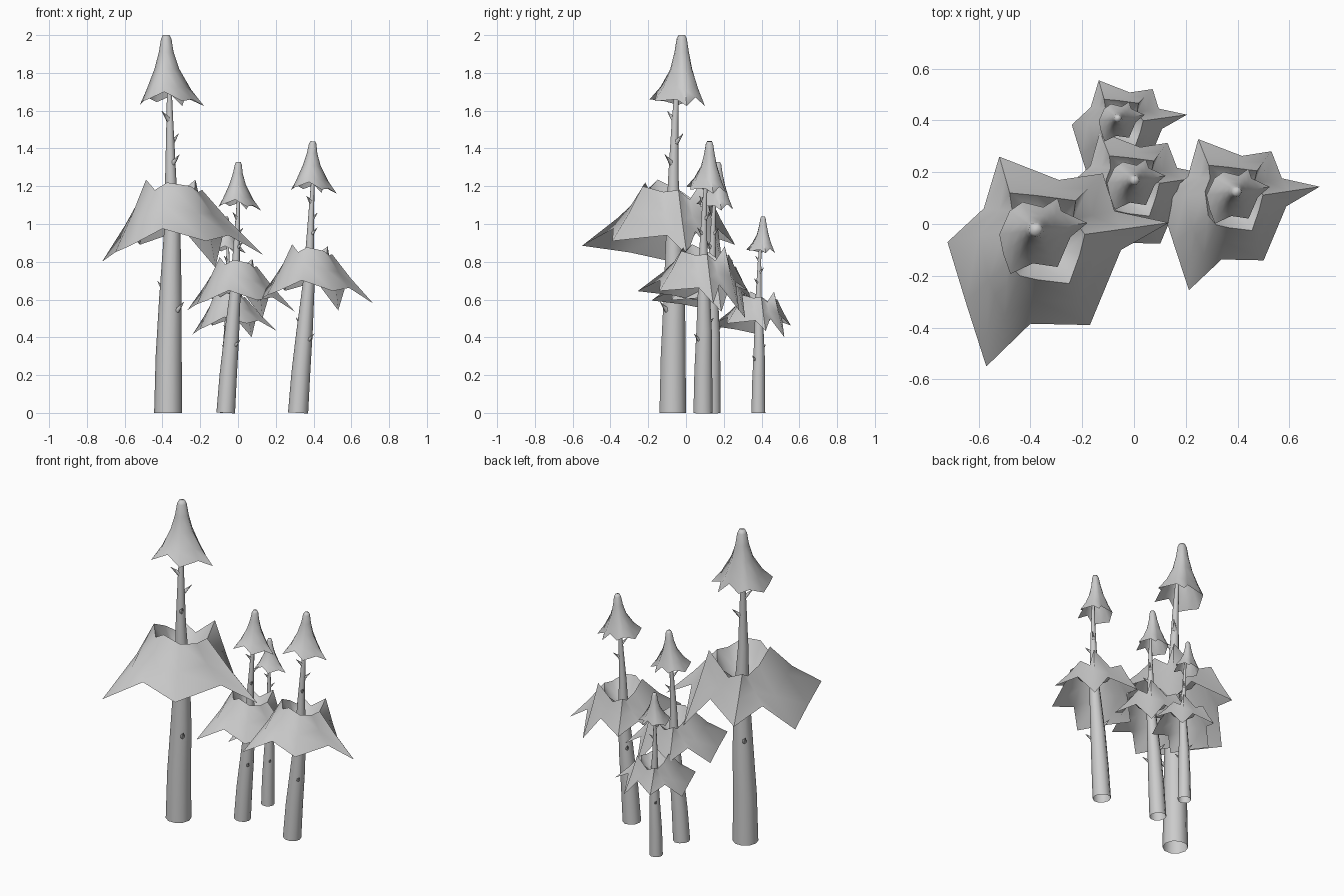
import bpy, bmesh, math
from mathutils import Vector, Matrix

if "Cube" in bpy.data.objects:
    bpy.data.objects.remove(bpy.data.objects["Cube"])

BASE = Vector((-0.37, -0.07, 0))


def new_mesh(name, bm):
    bmesh.ops.recalc_face_normals(bm, faces=bm.faces)
    me = bpy.data.meshes.new(name)
    bm.to_mesh(me)
    bm.free()
    return me


def loft(name, rings, top=False):
    """Skin between rings of equal point count, optionally closing the last."""
    bm = bmesh.new()
    vs = [[bm.verts.new(p) for p in r] for r in rings]
    n = len(rings[0])
    for a, b in zip(vs, vs[1:]):
        for i in range(n):
            j = (i + 1) % n
            bm.faces.new((a[i], a[j], b[j], b[i]))
    if top:
        bm.faces.new(vs[-1])
    return new_mesh(name, bm)


def circle(c, r, n, start=0.0, step=1):
    return [Vector((c[0] + r * math.cos(start + step * math.tau * i / n),
                    c[1] + r * math.sin(start + step * math.tau * i / n), c[2]))
            for i in range(n)]


def local(pts):
    return [Vector(p) - BASE for p in pts]


# trunk: gently curved, tapering, open at the foot
AXIS = [(0, 0, 0, .074), (.003, .002, .3, .069), (.012, .008, .6, .060), (.022, .006, .97, .043),
        (.014, .003, 1.23, .030), (.009, .012, 1.55, .018), (.006, .025, 1.76, .011)]
trunk = loft("trunk", [circle(a[:3], a[3], 10) for a in AXIS], True)


def axis_at(z):
    for a, b in zip(AXIS, AXIS[1:]):
        if z <= b[2]:
            t = (z - a[2]) / (b[2] - a[2])
            return [a[k] + (b[k] - a[k]) * t for k in range(4)]


# lower leaf skirt: jagged hem, uneven rim, funnel down to the trunk
hem = local([(-.52, .26, .89), (-.29, .17, .97), (-.12, .195, .77), (-.075, .05, .96),
             (.135, .005, .835), (-.05, -.10, .94), (-.17, -.39, .91), (-.40, -.385, .975),
             (-.57, -.55, .885), (-.65, -.30, .85), (-.72, -.07, .80), (-.58, .06, .96)])
rim = local([(-.48, .12, 1.16), (-.375, .11, 1.11), (-.225, .09, 1.235), (-.235, .02, 1.13),
             (-.19, -.04, 1.18), (-.21, -.12, 1.17), (-.25, -.23, 1.20), (-.375, -.215, 1.22),
             (-.44, -.20, 1.18), (-.487, -.15, 1.235), (-.50, -.02, 1.17), (-.47, .05, 1.12)])
mid = [r.lerp(h, .45) - Vector((0, 0, .012)) for r, h in zip(rim, hem)]
neck = circle((.02, .005, 1.03), .042, 12, math.radians(125), -1)
inner = [n.lerp(r, .5) - Vector((0, 0, .03)) for n, r in zip(neck, rim)]
skirt = loft("lower_leaves", [hem, mid, rim, inner, neck])

# top leaf cap: bell with the same jagged hem
cap_hem = local([(-.43, .085, 1.645), (-.35, .065, 1.68), (-.295, .10, 1.625), (-.28, .05, 1.67),
                 (-.18, .004, 1.625), (-.245, -.05, 1.66), (-.295, -.166, 1.65),
                 (-.39, -.152, 1.70), (-.477, -.193, 1.66), (-.505, -.115, 1.65),
                 (-.52, -.04, 1.63), (-.48, .05, 1.67)])
centre = Vector((-.38, -.022, 0)) - BASE
rings = [cap_hem]
for t, z, even in ((.74, 1.725, .35), (.45, 1.82, .75), (.28, 1.91, 1), (.20, 1.98, 1), (.13, 2.0, 1)):
    ring = []
    for h in cap_hem:
        d = Vector((h.x - centre.x, h.y - centre.y, 0))
        d = d.lerp(d.normalized() * .14, even) * t
        zz = z if even > .5 else z + (h.z - 1.66) * .4
        ring.append(Vector((centre.x + d.x, centre.y + d.y, zz)))
    rings.append(ring)
cap = loft("top_leaves", rings, True)

# thorns: height, angle round the trunk
bm = bmesh.new()
for z, ang in ((.55, 315), (.66, 135), (1.33, 315), (1.44, 45), (1.56, 225)):
    x, y, _, r = axis_at(z)
    a = math.radians(ang)
    out = Vector((math.cos(a), math.sin(a), .9)).normalized()
    pos = Vector((x + r * math.cos(a), y + r * math.sin(a), z)) + out * .022
    m = Matrix.Translation(pos) @ out.to_track_quat('Z', 'Y').to_matrix().to_4x4()
    bmesh.ops.create_cone(bm, cap_ends=True, segments=6, radius1=.015, radius2=.001,
                          depth=.07, matrix=m)
thorns = new_mesh("thorns", bm)

# smooth shading, only the strongest folds stay sharp
for me in (trunk, skirt, cap, thorns):
    me.shade_smooth()
    me.set_sharp_from_angle(angle=math.radians(70))

# four trees from the shared parts: position, size, sideways tilt in degrees
TREES = [("large", -.37, -.07, 1.0, 0), ("medium", .318, .09, .72, 3.4),
         ("small", -.065, .137, .665, 3.2), ("tiny", -.058, .383, .52, 0)]
for name, x, y, s, tilt in TREES:
    for me in (trunk, skirt, cap, thorns):
        ob = bpy.data.objects.new(f"{name}_tree_{me.name}", me)
        bpy.context.collection.objects.link(ob)
        ob.location = (x, y, 0)
        ob.scale = (s, s, s)
        ob.rotation_euler.y = math.radians(tilt)
